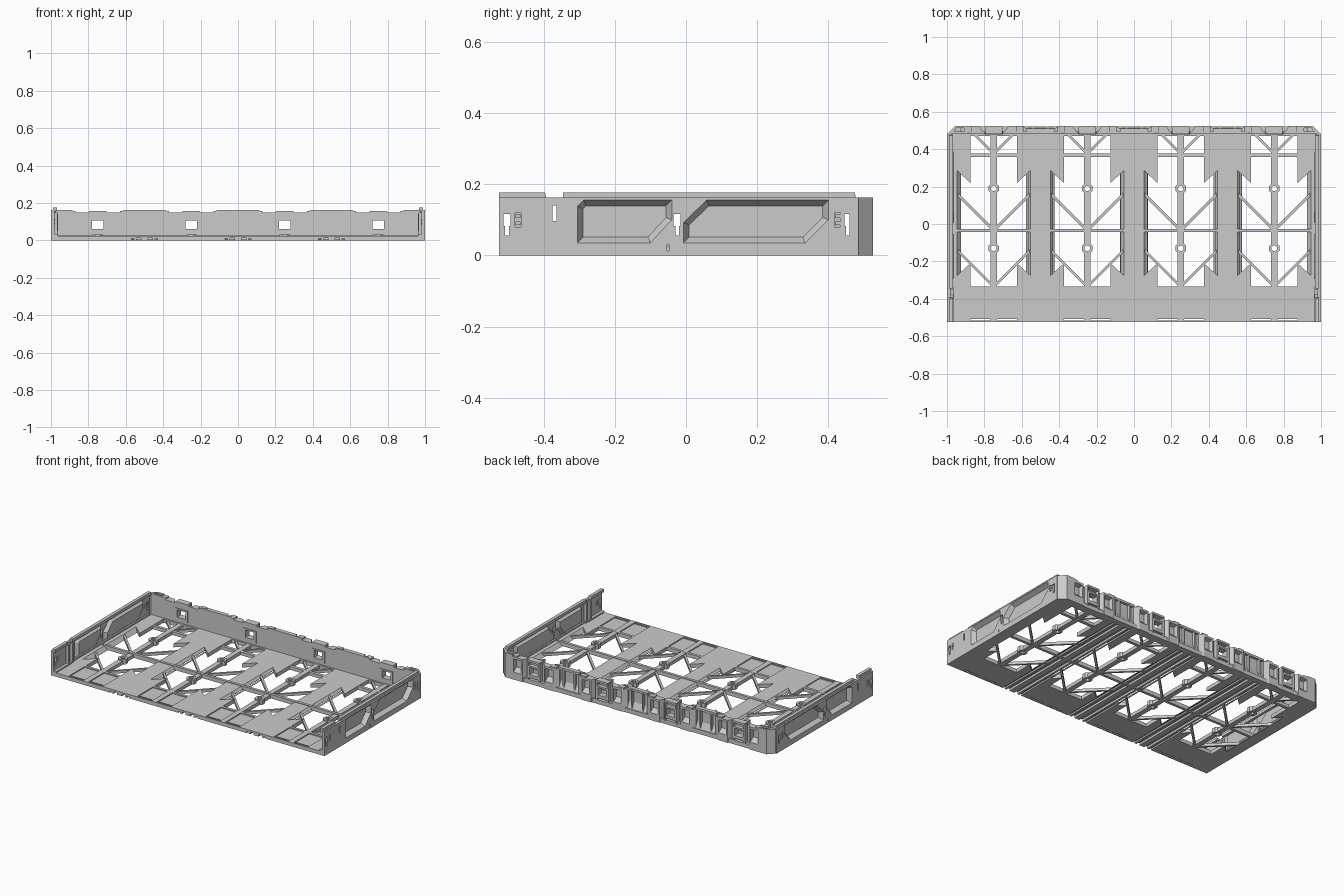
import bpy, bmesh, math
from mathutils import Vector

if "Cube" in bpy.data.objects:
    bpy.data.objects.remove(bpy.data.objects["Cube"])

MODULES = (-0.75, -0.25, 0.25, 0.75)


def prism(bm, pts, lo, hi, axis='z', pts_hi=None):
    """Extrude (or taper) a 2D outline along an axis."""
    def place(p, w):
        return {'z': (p[0], p[1], w), 'y': (p[0], w, p[1]), 'x': (w, p[0], p[1])}[axis]
    a = [bm.verts.new(place(p, lo)) for p in pts]
    b = [bm.verts.new(place(p, hi)) for p in (pts_hi or pts)]
    n = len(a)
    faces = [bm.faces.new(a), bm.faces.new(b)]
    for i in range(n):
        faces.append(bm.faces.new((a[i], a[(i + 1) % n], b[(i + 1) % n], b[i])))
    bmesh.ops.recalc_face_normals(bm, faces=faces)


def rect(u0, u1, v0, v1):
    return [(u0, v0), (u1, v0), (u1, v1), (u0, v1)]


def box(bm, x0, x1, y0, y1, z0, z1):
    prism(bm, rect(x0, x1, y0, y1), z0, z1)


def ngon(cx, cy, r, n=8):
    return [(cx + r * math.cos(math.tau * (i + .5) / n), cy + r * math.sin(math.tau * (i + .5) / n))
            for i in range(n)]


def bar(bm, p, q, w, z0, z1):
    p, q = Vector(p), Vector(q)
    d = (q - p).normalized() * w / 2
    s = Vector((-d.y, d.x))
    prism(bm, [p + s, p - s, q - s, q + s], z0, z1)


def inset(pts, d):
    """Offset a counter-clockwise convex outline inwards."""
    out, n = [], len(pts)
    for i in range(n):
        p, a, b = Vector(pts[i]), Vector(pts[i - 1]), Vector(pts[(i + 1) % n])
        e, f = (p - a).normalized(), (b - p).normalized()
        n1, n2 = Vector((-e.y, e.x)), Vector((-f.y, f.x))
        out.append(p + (n1 + n2) * d / (1 + n1.dot(n2)))
    return out


def finish(name, bm):
    me = bpy.data.meshes.new(name)
    bm.to_mesh(me)
    bm.free()
    ob = bpy.data.objects.new(name, me)
    bpy.context.collection.objects.link(ob)
    return ob


def apply(ob, mod):
    bpy.context.view_layer.objects.active = ob
    bpy.ops.object.modifier_apply(modifier=mod.name)


def cut(ob, bm):
    c = finish("cutter", bm)
    c.hide_render = True
    m = ob.modifiers.new("cut", 'BOOLEAN')
    m.operation, m.object, m.solver, m.use_self = 'DIFFERENCE', c, 'EXACT', True
    apply(ob, m)
    bpy.data.objects.remove(c)


def mirror(ob):
    apply(ob, ob.modifiers.new("mirror", 'MIRROR'))


# floor plate with chamfered back corners
bm = bmesh.new()
prism(bm, [(-.995, -.525), (.995, -.525), (.995, .48), (.955, .52), (-.955, .52), (-.995, .48)], 0, .025)
floor = finish("floor_plate", bm)

# floor openings, front recesses and slots, underside grooves
bm = bmesh.new()
for c in MODULES:
    def outline(w, t, b):
        h = [(.125, .47), (.125, .22), (w, t), (w, b), (.125, -.21), (.125, -.335)]
        return [(c + x, y) for x, y in h] + [(c - x, y) for x, y in reversed(h)]
    prism(bm, outline(.165, .257, -.247), -.01, .035, 'z', outline(.205, .294, -.284))
    for s in (-1, 1):
        x0, x1 = sorted((c + s * .018, c + s * .125))
        box(bm, x0, x1, -.505, -.352, .018, .05)
        box(bm, x0, x1, -.517, -.507, -.01, .05)
cut(floor, bm)
bm = bmesh.new()
for c in (-.5, 0, .5):
    for dx in (-.03, .03):
        box(bm, c + dx - .012, c + dx + .012, -.6, .6, -.01, .014)
    for s in (-.063, .063):
        box(bm, c + s - .007, c + s + .007, -.6, .6, -.01, .01)
cut(floor, bm)

# lattice in the openings: spines, cross bars, braces, bosses
bm = bmesh.new()
for c in MODULES:
    box(bm, c - .017, c + .017, -.34, .487, .001, .024)
    box(bm, c - .13, c + .13, .358, .378, .001, .023)
    for s in (-1, 1):
        for vx, vy, r in ((0, .375, .11), (0, -.035, .2), (0, -.335, .2)):
            bar(bm, (c, vy), (c + s * r, vy + r), .014, .002, .02)
    for y in (.19, -.13):
        prism(bm, ngon(c, y, .031), 0, .032)
lattice = finish("floor_lattice", bm)
bm = bmesh.new()
for c in MODULES:
    for y in (.19, -.13):
        prism(bm, ngon(c, y, .015), -.02, .05)
cut(lattice, bm)
bm = bmesh.new()
box(bm, -.96, .96, -.044, -.026, .003, .029)
finish("long_cross_bar", bm)

# side wall with two pressed panels
P1 = [(-.305, .035), (-.10, .035), (-.04, .1), (-.04, .155), (-.288, .155), (-.305, .138)]
P2 = [(-.007, .035), (.335, .035), (.4, .1), (.4, .155), (.058, .155), (-.007, .092)]
bm = bmesh.new()
prism(bm, rect(-.525, .485, 0, .162), .982, 1, 'x')
wall = finish("side_wall", bm)
bm = bmesh.new()
for p in (P1, P2):
    prism(bm, p, .97, 1.01, 'x')
for y in (-.503, -.025, .455):                        # keyholes
    box(bm, .9, 1.1, y - .01, y + .01, .082, .116)
    box(bm, .9, 1.1, y - .005, y + .005, .056, .09)
box(bm, .9, 1.1, -.375, -.364, .096, .14)             # slots
box(bm, .9, 1.1, -.053, -.048, .012, .03)
for y in (-.472, .425):
    box(bm, .99, 1.1, y - .008, y + .008, .08, .12)
cut(wall, bm)
mirror(wall)

bm = bmesh.new()
for p in (P1, P2):
    n, D = len(p), .016
    q, x_out, x_in = inset(p, D), 1, .972
    outer = [[bm.verts.new((x, *v)) for v in r] for r, x in ((p, x_out), (q, x_in))]
    inner = [[bm.verts.new((x, *v)) for v in r] for r, x in ((p, .982), (q, x_in - .01))]
    fs = [bm.faces.new(outer[1]), bm.faces.new(inner[1])]
    for i in range(n):
        j = (i + 1) % n
        for a, b in (outer, inner, (outer[0], inner[0])):
            fs.append(bm.faces.new((a[i], a[j], b[j], b[i])))
    bmesh.ops.recalc_face_normals(bm, faces=fs)
mirror(finish("pressed_side_panels", bm))

# top rails, clips, inner foot strip and back corner
bm = bmesh.new()
for y0, y1 in ((-.525, -.392), (-.345, .478)):
    prism(bm, [(y0, .158), (y1, .158), (y1 - .004, .177), (y0, .177)], .968, .99, 'x')
for y in (-.472, .425):
    for z in (.085, .105):
        box(bm, .978, .998, y - .007, y + .007, z, z + .01)
for y in (-.385, -.345):
    box(bm, .965, .984, y - .007, y + .007, .02, .15)
prism(bm, [(.985, -.525), (.962, -.525), (.962, -.36), (.972, -.33), (.972, .47), (.985, .47)], .02, .034)
mirror(finish("side_rails_and_clips", bm))
bm = bmesh.new()
prism(bm, [(1, .48), (.955, .525), (.9, .525), (.9, .512), (.948, .512), (.984, .474), (.984, .46), (1, .46)],
      0, .162)
mirror(finish("back_corner", bm))

# back wall panel with stepped top edge
bm = bmesh.new()
top = [(-.975, .163)]
for c in MODULES:
    top += [(c + x, z) for x, z in ((-.14, .163), (-.115, .149), (-.05, .149), (-.045, .158),
                                    (.045, .158), (.05, .149), (.115, .149), (.14, .163))]
top.append((.975, .163))
prism(bm, [(-.975, 0), *top, (.975, 0)][::-1], .482, .494, 'y')
back = finish("back_panel", bm)

# pocketed columns on the outside of the back wall
bm = bmesh.new()
cutters = bmesh.new()
for c in MODULES:
    for s in (-1, 1):
        prism(bm, [(c + s * x, y) for x, y in ((.058, .492), (.078, .525), (.15, .525), (.18, .508),
                                               (.18, .492))], 0, .149)
        x0, x1 = sorted((c + s * .086, c + s * .145))
        prism(cutters, rect(x0 + .006, x1 - .006, .075, .128), .499, .535, 'y', rect(x0, x1, .04, .138))
columns = finish("back_columns", bm)
cut(columns, cutters)

# ledges and ribs between the columns, bottom and top flanges
bm = bmesh.new()
box(bm, -.95, .95, .485, .52, 0, .028)
for c in (-.5, 0, .5):
    box(bm, c - .075, c + .075, .49, .51, .148, .163)
    for dx in (-.04, .04):
        box(bm, c + dx - .005, c + dx + .005, .49, .512, .02, .155)
    prism(bm, [(.49, .025), (.515, .025), (.494, .07)], c - .07, c + .07, 'x')
for c in MODULES:
    for s in (-1, 1):
        box(bm, c + s * .14 - .02, c + s * .14 + .02, .49, .523, .148, .158)
finish("back_ledges", bm)

# window frames in the back wall
bm = bmesh.new()
for c in MODULES:
    box(bm, c - .047, c + .047, .478, .52, .04, .118)
    box(bm, c - .045, c + .045, .49, .525, .145, .158)
    for s in (-.042, .042):
        box(bm, c + s - .005, c + s + .005, .49, .522, .02, .15)
frames = finish("window_frames", bm)
for ob in (back, frames):
    bm = bmesh.new()
    for c in MODULES:
        prism(bm, rect(c - .03, c + .03, .06, .108), .4, .6, 'y')
    cut(ob, bm)
